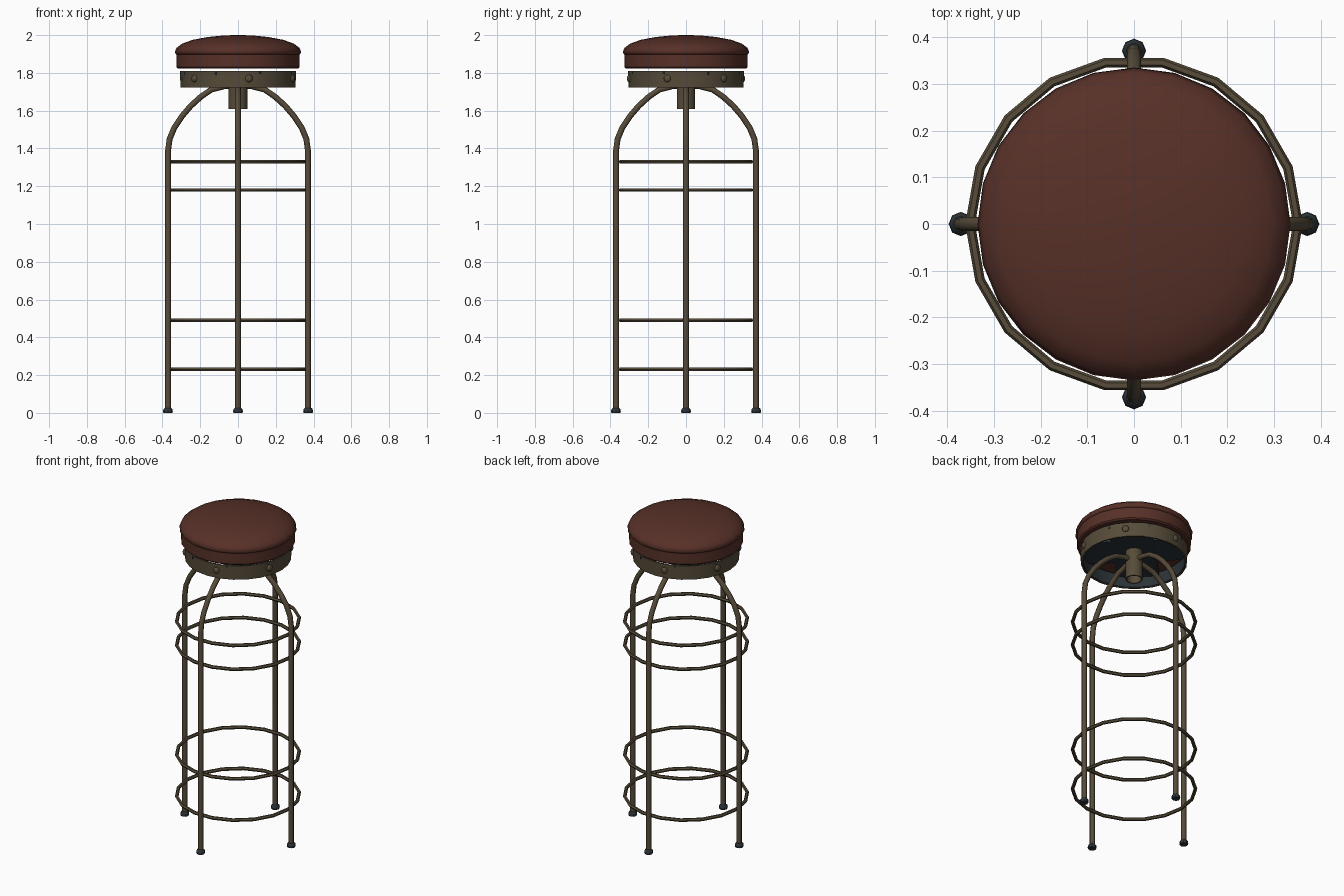
import bpy
import math

cube = bpy.data.objects.get("Cube")
if cube:
    bpy.data.objects.remove(cube, do_unlink=True)


def material(name, rgb):
    mat = bpy.data.materials.new(name)
    mat.use_nodes = True
    mat.diffuse_color = (*rgb, 1)
    mat.node_tree.nodes["Principled BSDF"].inputs["Base Color"].default_value = (*rgb, 1)
    return mat


leather = material("dark red leather", (0.095, 0.03, 0.021))
metal = material("aged bronze", (0.095, 0.072, 0.042))
rubber = material("dark slate", (0.025, 0.034, 0.04))


def finish(obj, name, mat, angle=40):
    obj.name = name
    obj.data.materials.clear()
    obj.data.materials.append(mat)
    bpy.ops.object.select_all(action="DESELECT")
    obj.select_set(True)
    bpy.context.view_layer.objects.active = obj
    bpy.ops.object.shade_smooth_by_angle(angle=math.radians(angle))
    return obj


def lathe(name, profile, mat, sides=24, angle=40, closed=False, at=(0, 0, 0)):
    """Spin a (radius, height) profile, listed bottom to top on the outside."""
    verts, faces = [], []
    for r, z in profile:
        for i in range(sides):
            a = math.tau * i / sides
            verts.append((r * math.cos(a), r * math.sin(a), z))
    n = len(profile)
    for k in range(n if closed else n - 1):
        low, high = k * sides, (k + 1) % n * sides
        for i in range(sides):
            j = (i + 1) % sides
            faces.append((low + i, low + j, high + j, high + i))
    if not closed:
        faces.append(tuple(reversed(range(sides))))
        faces.append(tuple(range((n - 1) * sides, n * sides)))
    mesh = bpy.data.meshes.new(name)
    mesh.from_pydata(verts, [], faces)
    obj = bpy.data.objects.new(name, mesh)
    bpy.context.collection.objects.link(obj)
    obj.location = at
    return finish(obj, name, mat, angle)


# Seat cushion: straight side band and domed top with a small overhang
lathe("seat_band", [(0.318, 1.822), (0.326, 1.83), (0.326, 1.905)], leather)
lathe("seat_dome", [(0.327, 1.898), (0.335, 1.908), (0.326, 1.932), (0.295, 1.955),
                    (0.24, 1.975), (0.16, 1.99), (0.08, 1.998), (0.02, 2.0)],
      leather, angle=60)

# Metal rim below the seat, with a dark inner lining
lathe("seat_rim", [(0.296, 1.722), (0.304, 1.722), (0.308, 1.81), (0.3, 1.81)],
      metal, closed=True)
lathe("rim_lining", [(0.291, 1.726), (0.297, 1.726), (0.301, 1.808), (0.295, 1.808)],
      rubber, closed=True)

# Rivets around the rim
for i in range(6):
    a = math.radians(41 + 60 * i)
    bpy.ops.mesh.primitive_uv_sphere_add(
        segments=10, ring_count=6, radius=0.02, rotation=(0, 0, a),
        location=(0.306 * math.cos(a), 0.306 * math.sin(a), 1.77))
    bpy.context.object.scale.x = 0.6
    finish(bpy.context.object, f"rivet_{i + 1}", metal, 60)

# Crossed mounting plates under the seat
for i in range(2):
    bpy.ops.mesh.primitive_cube_add(
        size=1, location=(0, 0, 1.797 + 0.004 * i), rotation=(0, 0, math.radians(45 + 90 * i)))
    bpy.context.object.scale = (0.57, 0.24, 0.014)
    finish(bpy.context.object, f"mounting_plate_{i + 1}", rubber)

# Hollow swivel tube
lathe("swivel_tube", [(0.042, 1.61), (0.05, 1.61), (0.05, 1.795), (0.042, 1.795)],
      metal, sides=14, closed=True)

# Two crossing hoops, each forming a pair of legs
half = [(0.37, 0.015), (0.37, 1.39), (0.362, 1.45), (0.337, 1.51), (0.297, 1.57),
        (0.25, 1.625), (0.195, 1.675), (0.14, 1.712), (0.07, 1.73)]
path = half + [(-x, z) for x, z in reversed(half)]
for i in range(2):
    curve = bpy.data.curves.new("leg_hoop", "CURVE")
    curve.dimensions = "3D"
    curve.bevel_depth = 0.0155
    curve.bevel_resolution = 2
    curve.use_fill_caps = True
    spline = curve.splines.new("POLY")
    spline.points.add(len(path) - 1)
    for point, (x, z) in zip(spline.points, path):
        point.co = (0, x, z, 1) if i else (x, 0, z, 1)
    hoop = bpy.data.objects.new("leg_hoop", curve)
    bpy.context.collection.objects.link(hoop)
    bpy.ops.object.select_all(action="DESELECT")
    hoop.select_set(True)
    bpy.context.view_layer.objects.active = hoop
    bpy.ops.object.convert(target="MESH")
    finish(bpy.context.object, f"leg_hoop_{i + 1}", metal, 50)

# Rubber feet
for i in range(4):
    a = math.pi / 2 * i
    lathe(f"foot_{i + 1}", [(0.024, 0), (0.026, 0.008), (0.024, 0.02), (0.017, 0.027)],
          rubber, sides=8, at=(0.371 * math.cos(a), 0.371 * math.sin(a), 0))

# Horizontal brace rings
for i, z in enumerate((0.23, 0.49, 1.18, 1.33)):
    bpy.ops.mesh.primitive_torus_add(
        major_segments=18, minor_segments=6, major_radius=0.351,
        minor_radius=0.0105, location=(0, 0, z))
    finish(bpy.context.object, f"brace_ring_{i + 1}", metal, 50)
